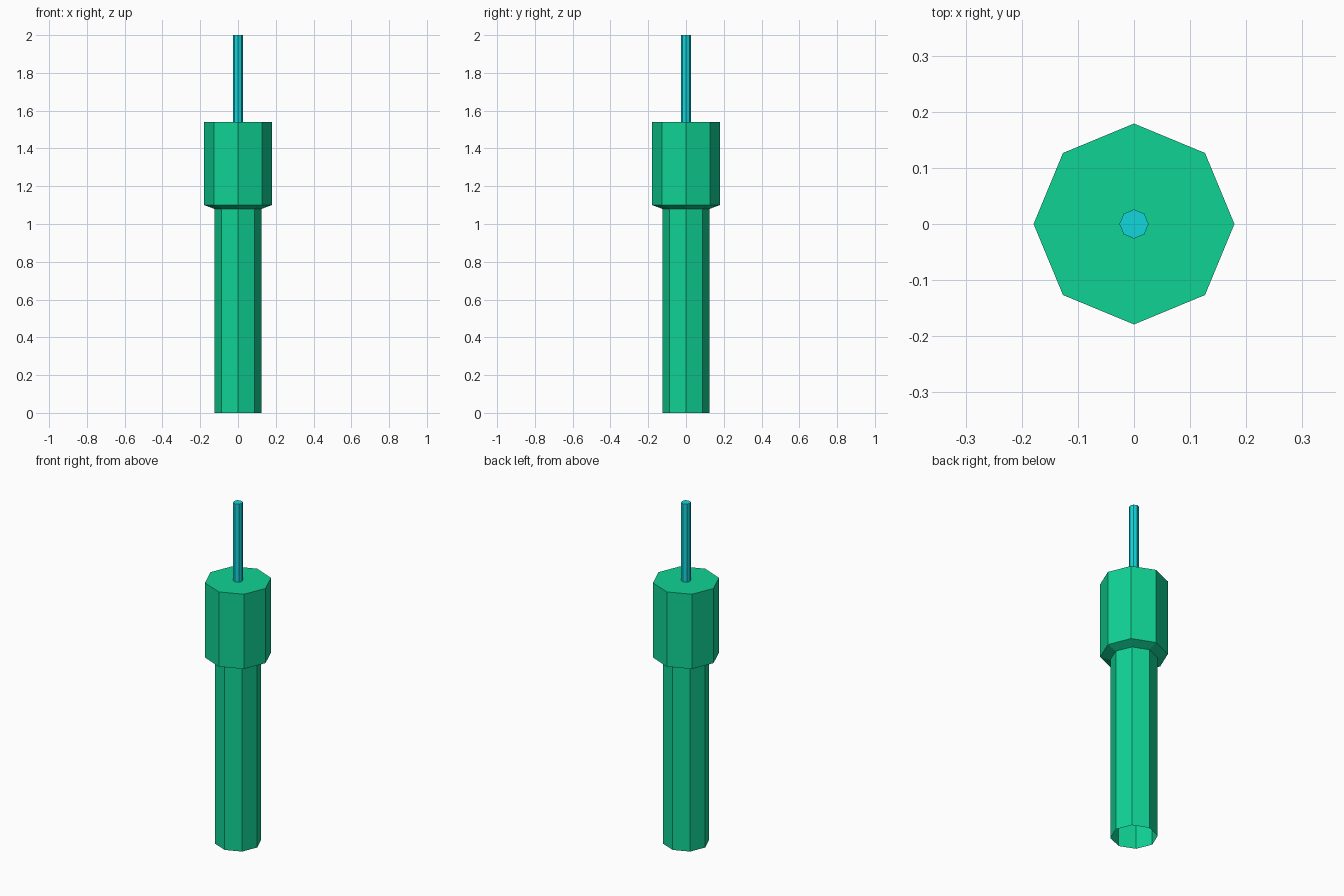
import bpy, bmesh, math

if "Cube" in bpy.data.objects:
    bpy.data.objects.remove(bpy.data.objects["Cube"])

SIDES = 8


def material(name, rgb):
    m = bpy.data.materials.new(name)
    m.diffuse_color = (*rgb, 1)
    m.use_nodes = True
    m.node_tree.nodes["Principled BSDF"].inputs["Base Color"].default_value = m.diffuse_color
    return m


def lathe(name, profile, mat):
    """Eight-sided turned part from (radius, z) points, capped on top, open below."""
    bm = bmesh.new()
    rings = [[bm.verts.new((r * math.cos(2 * math.pi * i / SIDES),
                            r * math.sin(2 * math.pi * i / SIDES), z))
              for i in range(SIDES)] for r, z in profile]
    for low, high in zip(rings, rings[1:]):
        for i in range(SIDES):
            j = (i + 1) % SIDES
            bm.faces.new((low[i], low[j], high[j], high[i]))
    bm.faces.new(rings[-1])
    mesh = bpy.data.meshes.new(name)
    bm.to_mesh(mesh)
    bm.free()
    mesh.materials.append(mat)
    obj = bpy.data.objects.new(name, mesh)
    bpy.context.collection.objects.link(obj)
    return obj


green = material("green", (0.005, 0.645, 0.296))
cyan = material("cyan", (0.006, 0.672, 0.716))

# Hollow handle flaring into the wider head
lathe("handle_and_head", [(0.125, 0), (0.125, 1.08), (0.179, 1.10), (0.179, 1.54)], green)

# Thin rod on top
lathe("rod", [(0.026, 1.54), (0.026, 2.0)], cyan)
